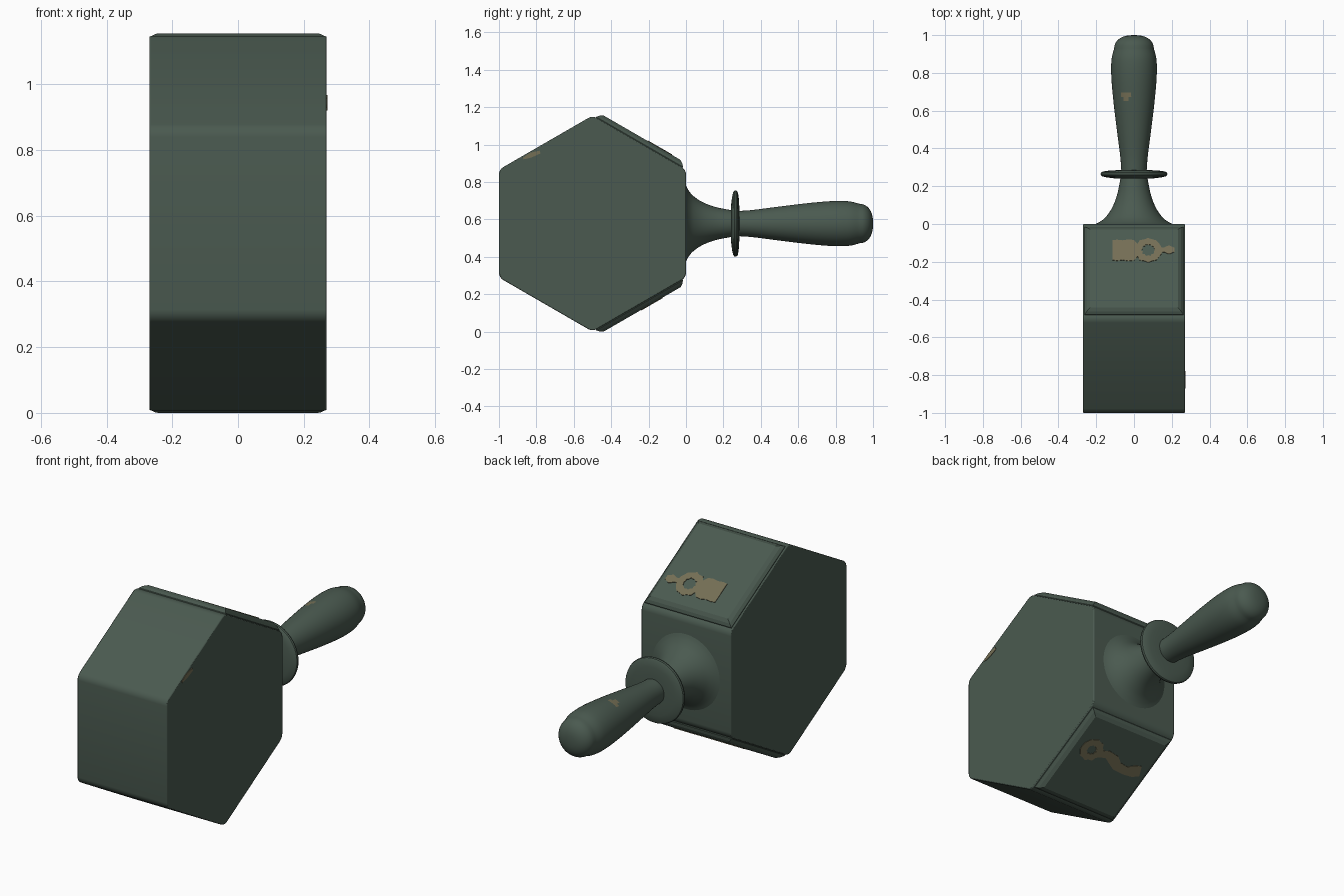
import bpy, bmesh, math
from mathutils import Matrix, Vector

cube = bpy.data.objects.get("Cube")
if cube:
    bpy.data.objects.remove(cube)


def material(name, rgb):
    m = bpy.data.materials.new(name)
    m.use_nodes = True
    m.diffuse_color = (*rgb, 1)
    m.node_tree.nodes["Principled BSDF"].inputs["Base Color"].default_value = (*rgb, 1)
    return m


GREEN = material("dark green iron", (0.069, 0.102, 0.08))
BROWN = material("worn tan paint", (0.175, 0.157, 0.09))

APOTHEM = 0.5
RADIUS = APOTHEM / math.cos(math.pi / 6)
MID_Z = RADIUS
HALF_W = 0.27


def finish(name, bm, *mats, smooth=True, matrix=Matrix()):
    bm.transform(matrix)
    bmesh.ops.recalc_face_normals(bm, faces=bm.faces[:])
    mesh = bpy.data.meshes.new(name)
    bm.to_mesh(mesh)
    bm.free()
    for m in mats:
        mesh.materials.append(m)
    obj = bpy.data.objects.new(name, mesh)
    bpy.context.collection.objects.link(obj)
    if smooth:
        bpy.ops.object.select_all(action="DESELECT")
        obj.select_set(True)
        bpy.context.view_layer.objects.active = obj
        bpy.ops.object.shade_smooth_by_angle(angle=math.radians(35))
    return obj


# Six-sided body, standing on a corner, with rounded long edges
bm = bmesh.new()
ring = []
for i in range(6):
    a = math.pi / 2 + i * math.pi / 3
    ring.append(bm.verts.new((-HALF_W, -APOTHEM + RADIUS * math.cos(a), MID_Z + RADIUS * math.sin(a))))
side = bm.faces.new(ring)
new = bmesh.ops.extrude_face_region(bm, geom=[side], use_keep_orig=True)["geom"]
bmesh.ops.translate(bm, verts=[g for g in new if isinstance(g, bmesh.types.BMVert)], vec=(2 * HALF_W, 0, 0))
long_edges = [e for e in bm.edges if abs(e.verts[0].co.x - e.verts[1].co.x) > 0.1]
bmesh.ops.bevel(bm, geom=long_edges, offset=0.025, segments=4, profile=0.5, affect="EDGES")
body = finish("hexagonal_body", bm, GREEN)
bev = body.modifiers.new("soft rim", "BEVEL")
bev.width, bev.segments, bev.limit_method, bev.angle_limit = 0.005, 2, "ANGLE", math.radians(50)


# Frames of the two rear sloping sides; the lower one mirrors the upper
up = Matrix.Translation((0, -0.25, MID_Z + APOTHEM * math.cos(math.pi / 6))) @ Matrix.Rotation(-math.pi / 6, 4, "X")
flip = Matrix.Translation((0, 0, 2 * MID_Z)) @ Matrix.Scale(-1, 4, (0, 0, 1))
down = flip @ up

# Raised plates with sloping borders
for name, frame in (("upper_raised_plate", up), ("lower_raised_plate", down)):
    bm = bmesh.new()
    loops = []
    for inset, z in ((0, -0.02), (0, 0.004), (0.012, 0.018), (0.03, 0.03)):
        w, h = 0.262 - inset, 0.268 - inset
        loops.append([bm.verts.new((x * w, y * h, z)) for x, y in ((-1, -1), (1, -1), (1, 1), (-1, 1))])
    for a, b in zip(loops, loops[1:]):
        for i in range(4):
            j = (i + 1) % 4
            bm.faces.new((a[i], a[j], b[j], b[i]))
    bm.faces.new(loops[0])
    bm.faces.new(loops[-1])
    finish(name, bm, GREEN, smooth=False, matrix=frame)


# Thin paint patches drawn as bands of varying half width
def band(name, frame, path, closed=False, z=0.0315):
    bm = bmesh.new()
    n = len(path)
    pairs = []
    for i, (x, y, w) in enumerate(path):
        p = path[i - 1] if i or closed else path[i]
        q = path[(i + 1) % n] if i < n - 1 or closed else path[i]
        t = Vector((q[0] - p[0], q[1] - p[1])).normalized()
        pairs.append([bm.verts.new((x - s * t.y * w, y + s * t.x * w, z)) for s in (-1, 1)])
    for i in range(n if closed else n - 1):
        a, b = pairs[i], pairs[(i + 1) % n]
        bm.faces.new((a[0], b[0], b[1], a[1]))
    obj = finish(name, bm, BROWN, smooth=False, matrix=frame)
    solid = obj.modifiers.new("thin", "SOLIDIFY")
    solid.thickness, solid.offset = 0.003, 0


def circle(cx, cy, r, w, n=20):
    return [(cx + r * math.cos(k * math.tau / n), cy + r * math.sin(k * math.tau / n),
             w + 0.004 * math.sin(3 * k)) for k in range(n)]


band("upper_paint_block", up, [(-0.115, 0.11, 0.06), (-0.09, 0.11, 0.064), (-0.06, 0.11, 0.06),
                               (-0.03, 0.11, 0.066), (0.0, 0.11, 0.062), (0.025, 0.11, 0.03)])
band("upper_paint_ring", up, circle(0.075, 0.11, 0.053, 0.019), True)
band("upper_paint_tail", up, [(0.13, 0.11, 0.015), (0.16, 0.112, 0.014),
                              (0.185, 0.113, 0.027), (0.215, 0.112, 0.012)])
band("lower_paint_ring", down, circle(0.13, 0.06, 0.045, 0.019), True)
band("lower_paint_wave", down, [(0.09, 0.05, 0.02), (0.03, 0.07, 0.022), (-0.02, 0.055, 0.03), (-0.06, 0.03, 0.026),
                                (-0.12, 0.025, 0.024), (-0.165, 0.04, 0.035), (-0.2, 0.055, 0.03)])
right_side = Matrix(((0, 0, 1, HALF_W), (1, 0, 0, 0), (0, 1, 0, 0), (0, 0, 0, 1)))
band("side_paint_chip", right_side, [(-0.87, 0.925, 0.005), (-0.83, 0.943, 0.013), (-0.78, 0.96, 0.008)], z=0.001)


# Turned handle parts: profiles of (distance along y, radius)
def lathe(name, profile, chip=None, seg=48):
    bm = bmesh.new()
    rows = []
    for y, r in profile:
        if r == 0:
            rows.append([bm.verts.new((0, y, MID_Z))] * seg)
        else:
            rows.append([bm.verts.new((r * math.sin(k * math.tau / seg), y, MID_Z + r * math.cos(k * math.tau / seg)))
                         for k in range(seg)])
    for a, b in zip(rows, rows[1:]):
        for k in range(seg):
            j = (k + 1) % seg
            f = bm.faces.new(list(dict.fromkeys((a[k], a[j], b[j], b[k]))))
            c = f.calc_center_median()
            if chip and c.z > MID_Z and (Vector((c.x, c.y)) - Vector(chip)).length < 0.025:
                f.material_index = 1
    return finish(name, bm, GREEN, BROWN)


def smooth_curve(points, steps=6):
    """Catmull-Rom curve through the profile points."""
    v = [Vector(p) for p in points]
    v = [v[0] * 2 - v[1]] + v + [v[-1] * 2 - v[-2]]
    out = []
    for a, b, c, d in zip(v, v[1:], v[2:], v[3:]):
        for s in range(steps):
            t = s / steps
            out.append(tuple(0.5 * (2 * b + (c - a) * t + (2 * a - 5 * b + 4 * c - d) * t * t
                                    + (3 * b - a - 3 * c + d) * t ** 3)))
    return out + [tuple(points[-1])]


lathe("flared_neck", smooth_curve([(-0.005, 0.215), (0.012, 0.18), (0.04, 0.147), (0.09, 0.114),
                                   (0.16, 0.088), (0.25, 0.07)]))
lathe("guard_disc", [(0.24, 0), (0.24, 0.09), (0.246, 0.14), (0.252, 0.168), (0.258, 0.175), (0.266, 0.177),
                     (0.273, 0.174), (0.278, 0.165), (0.283, 0.13), (0.285, 0.09), (0.285, 0)])
lathe("handle_grip", smooth_curve([(0.28, 0.067), (0.36, 0.073), (0.5, 0.091), (0.65, 0.109), (0.78, 0.12),
                                   (0.87, 0.119), (0.93, 0.105)]) +
      [(0.93 + 0.07 * math.sin(t * math.pi / 16), 0.105 * math.cos(t * math.pi / 16) ** 0.8) for t in range(1, 8)] +
      [(1.0, 0)], chip=(-0.04, 0.68))
